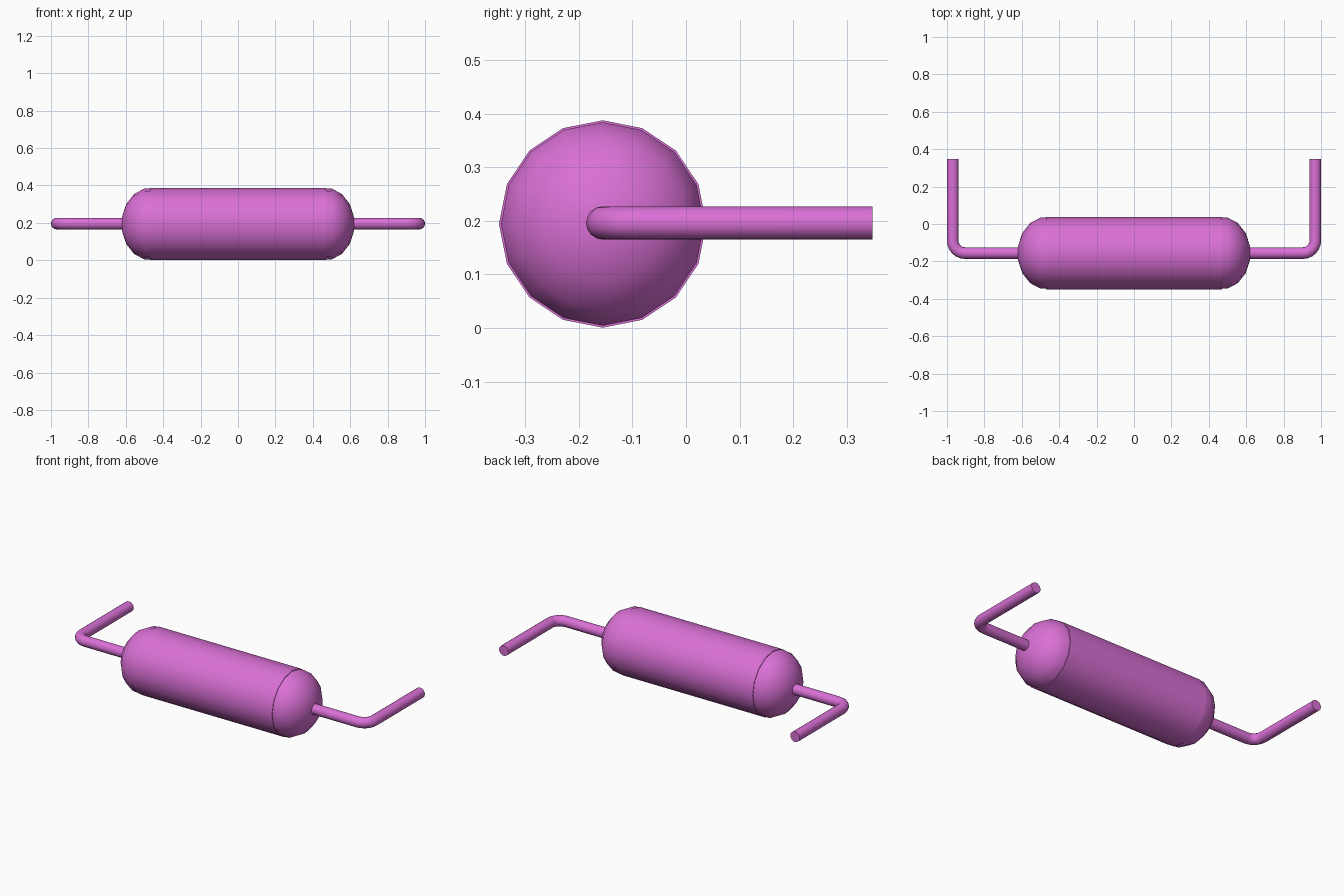
import bpy
import bmesh
import math

cube = bpy.data.objects.get("Cube")
if cube:
    bpy.data.objects.remove(cube, do_unlink=True)

SIDES = 16
R = 0.1935            # body radius
CY, CZ = -0.1555, 0.194   # body axis
ROD_R = 0.031

# Single orchid finish
mat = bpy.data.materials.new("orchid_pink")
mat.use_nodes = True
colour = (0.701, 0.162, 0.672, 1.0)
mat.diffuse_color = colour
mat.node_tree.nodes["Principled BSDF"].inputs["Base Color"].default_value = colour


def smooth(obj):
    bpy.ops.object.select_all(action='DESELECT')
    obj.select_set(True)
    bpy.context.view_layer.objects.active = obj
    bpy.ops.object.shade_smooth_by_angle(angle=math.radians(35))


def lathe(name, profile):
    """Revolve (x, radius) pairs about the body axis, closing both ends."""
    bm = bmesh.new()
    rings = []
    for x, r in profile:
        rings.append([bm.verts.new((x, CY + r * math.sin(2 * math.pi * i / SIDES),
                                    CZ + r * math.cos(2 * math.pi * i / SIDES)))
                      for i in range(SIDES)])
    for a, b in zip(rings, rings[1:]):
        for i in range(SIDES):
            j = (i + 1) % SIDES
            bm.faces.new((a[i], a[j], b[j], b[i]))
    bm.faces.new(rings[0])
    bm.faces.new(rings[-1])
    bmesh.ops.recalc_face_normals(bm, faces=bm.faces[:])
    mesh = bpy.data.meshes.new(name)
    bm.to_mesh(mesh)
    bm.free()
    mesh.materials.append(mat)
    obj = bpy.data.objects.new(name, mesh)
    bpy.context.collection.objects.link(obj)
    smooth(obj)


def rod(name, side):
    """Round lead leaving the cap and bending towards the back."""
    bend, corner = 0.065, 1.0 - ROD_R
    path = [(0.45, CY)]
    for i in range(7):
        a = math.radians(-90 + 15 * i)
        path.append((corner - bend + bend * math.cos(a), CY + bend + bend * math.sin(a)))
    path.append((corner, 0.348))
    curve = bpy.data.curves.new(name, 'CURVE')
    curve.dimensions = '3D'
    curve.bevel_depth = ROD_R
    curve.bevel_resolution = 6
    curve.use_fill_caps = True
    spline = curve.splines.new('POLY')
    spline.points.add(len(path) - 1)
    for p, (x, y) in zip(spline.points, path):
        p.co = (side * x, y, CZ + 0.002, 1)
    curve.materials.append(mat)
    obj = bpy.data.objects.new(name, curve)
    bpy.context.collection.objects.link(obj)
    bpy.ops.object.select_all(action='DESELECT')
    obj.select_set(True)
    bpy.context.view_layer.objects.active = obj
    bpy.ops.object.convert(target='MESH')
    smooth(bpy.context.view_layer.objects.active)


# Main barrel
lathe("barrel", [(-0.47, R), (0.47, R)])

# Squashed domes and bent leads at both ends
for label, side in (("left", 1), ("right", -1)):
    dome = []
    for deg in (-11.25, 11.25, 33.75, 56.25, 78.75):
        t = math.radians(deg)
        dome.append((side * (0.47 + 0.153 * math.sin(t)), R * math.cos(t)))
    lathe(label + "_end_cap", dome)
    rod(label + "_bent_lead", side)
